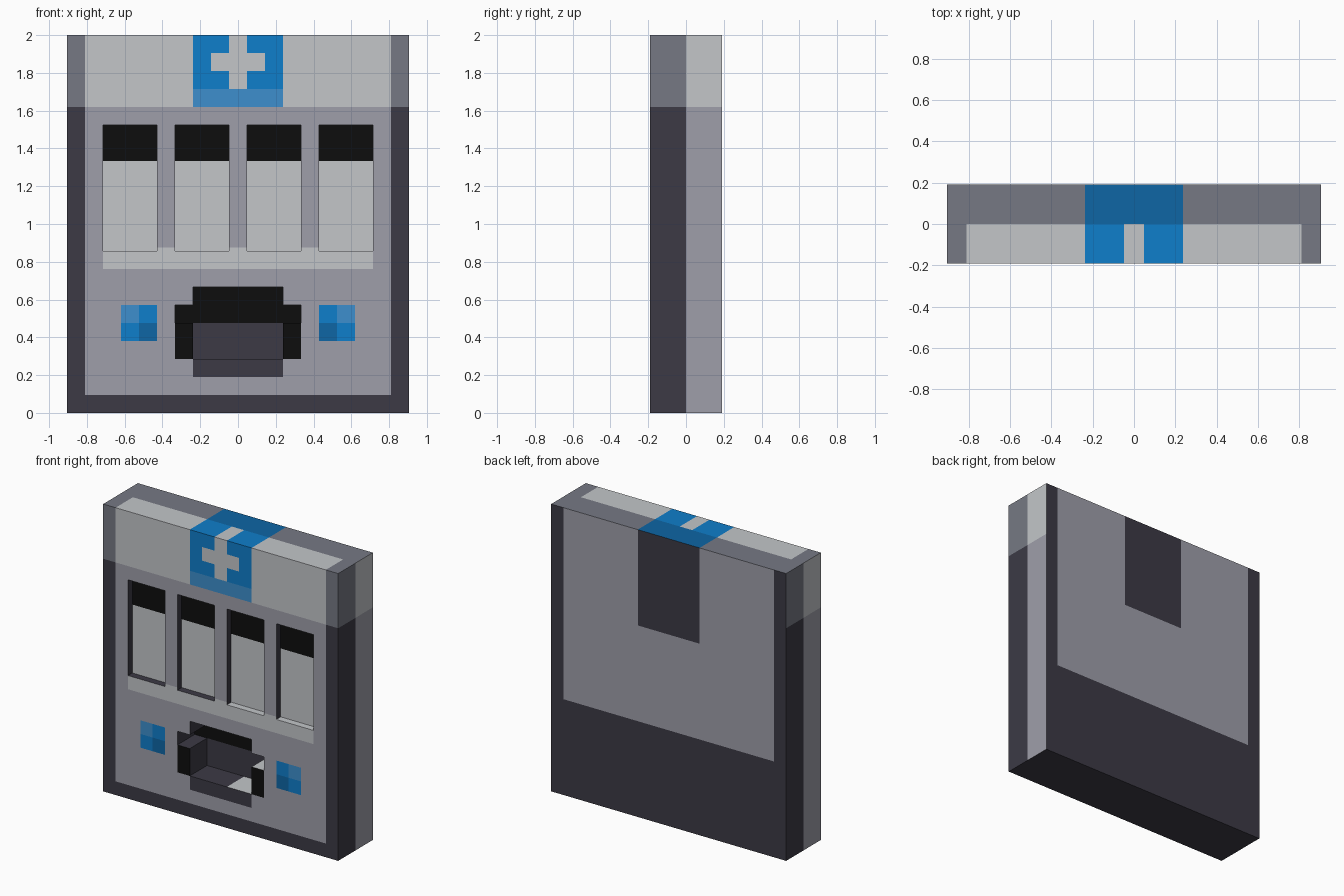
import bpy
import bmesh
from mathutils import Vector

if "Cube" in bpy.data.objects:
    bpy.data.objects.remove(bpy.data.objects["Cube"])

U = 2 / 21  # one design cell; the cabinet is 19 x 4 x 21 cells

# Flat colours, as sRGB hex
PALETTE = {
    "charcoal": "3C3A45", "panel_grey": "9F9FAA", "pale_grey": "C3C6C9",
    "steel_grey": "767984", "blue": "0F7ECB", "light_blue": "3D8FCD",
    "dark_blue": "0E66A5", "black": "0D0D0D",
}
NAMES = list(PALETTE)


def linear(code):
    vals = [int(code[i:i + 2], 16) / 255 for i in (0, 2, 4)]
    return [v / 12.92 if v < 0.04 else ((v + 0.055) / 1.055) ** 2.4 for v in vals] + [1]


def make_material(name):
    mat = bpy.data.materials.new(name)
    mat.use_nodes = True
    colour = linear(PALETTE[name])
    mat.diffuse_color = colour
    mat.node_tree.nodes["Principled BSDF"].inputs["Base Color"].default_value = colour
    return mat


# Painted rectangles in cells (x0, x1, z0, z1, colour); later ones lie on top
FRONT = [
    (-8.5, 8.5, 1, 17, "panel_grey"),
    (-9.5, 9.5, 17, 21, "steel_grey"),
    (-8.5, 8.5, 17, 21, "pale_grey"),
    (-2.5, 2.5, 17, 18, "light_blue"),      # sign
    (-2.5, 2.5, 18, 21, "blue"),
    (-0.5, 0.5, 18, 21, "pale_grey"),       # cross
    (-1.5, 1.5, 19, 20, "pale_grey"),
    (-7.5, 7.5, 8, 9, "pale_grey"),         # ledge under the windows
    (-4.5, 4.5, 9, 9.2, "pale_grey"),
    (-3.5, 3.5, 3, 6, "black"),             # delivery hatch
    (-2.5, 2.5, 6, 7, "black"),
    (-2.5, 2.5, 2, 5, "charcoal"),
]
WINDOWS = [(x, x + 3, 9, 16) for x in (-7.5, -3.5, 0.5, 4.5)]
HATCH = [(-2.5, 2.5, 3, 7), (-3.5, 3.5, 5, 6)]
for x0, x1, z0, z1 in WINDOWS:
    FRONT += [(x0, x1, 9, 14, "pale_grey"), (x0, x1, 14, 16, "black")]
for side in (-1, 1):                        # four-tone square buttons
    for near, z0, colour in ((5.5, 5, "light_blue"), (4.5, 5, "blue"),
                             (5.5, 4, "blue"), (4.5, 4, "dark_blue")):
        x0 = near if side > 0 else -near - 1
        FRONT.append((x0, x0 + 1, z0, z0 + 1, colour))

BACK = [
    (-8.5, 8.5, 7, 21, "panel_grey"),
    (-2.5, 2.5, 14, 21, "charcoal"),
]
TOP = [                                     # x and y cells
    (-8.5, 8.5, -2, 0, "pale_grey"),
    (-2.5, 2.5, -2, 0, "blue"),
    (-0.5, 0.5, -2, 0, "pale_grey"),
    (-2.5, 2.5, 0, 2, "dark_blue"),
]


def inside(a, b, rect):
    return rect[0] < a < rect[1] and rect[2] < b < rect[3]


def paint(a, b, rects, base):
    for rect in rects:
        if inside(a, b, rect):
            base = rect[4]
    return base


def face_colour(face):
    c = face.calc_center_median()
    n = face.normal
    if n.y < -0.5:
        return paint(c.x, c.z, FRONT, "charcoal")
    if n.y > 0.5:
        return paint(c.x, c.z, BACK, "charcoal")
    if n.z > 0.5:
        if c.z > 20.9:
            return paint(c.x, c.y, TOP, "steel_grey")
        return "pale_grey" if c.x > 0 else "charcoal"   # recess floors
    if abs(n.x) > 0.5:
        pale_half = n.x * c.y > 0           # each side is split front to back
        if c.z > 17:
            return "pale_grey" if pale_half else "steel_grey"
        return "panel_grey" if pale_half else "charcoal"
    return "charcoal"


def recess(bm, rects, depth):
    faces = []
    for f in bm.faces:
        c = f.calc_center_median()
        if c.y < -1.99 and any(inside(c.x, c.z, r) for r in rects):
            faces.append(f)
    new = bmesh.ops.extrude_face_region(bm, geom=faces)["geom"]
    verts = [g for g in new if isinstance(g, bmesh.types.BMVert)]
    bmesh.ops.translate(bm, verts=verts, vec=(0, depth, 0))
    old = [f for f in faces if f.is_valid]
    if old:
        bmesh.ops.delete(bm, geom=old, context="FACES")


# Cabinet block, cut along the cell lines
bm = bmesh.new()
bmesh.ops.create_cube(bm, size=1)
for v in bm.verts:
    v.co = Vector((v.co.x * 19, v.co.y * 4, (v.co.z + 0.5) * 21))
cuts = [((i + 0.5, 0, 0), (1, 0, 0)) for i in range(-9, 9)]
cuts += [((0, 0, z), (0, 0, 1)) for z in [*range(1, 21), 9.2]]
cuts.append(((0, 0, 0), (0, 1, 0)))
for point, normal in cuts:
    geom = bm.verts[:] + bm.edges[:] + bm.faces[:]
    bmesh.ops.bisect_plane(bm, geom=geom, plane_co=point, plane_no=normal, dist=0.0001)

# Shallow display windows and the deeper delivery hatch
recess(bm, WINDOWS, 0.5)
recess(bm, HATCH, 2)
bmesh.ops.recalc_face_normals(bm, faces=bm.faces[:])
bm.normal_update()

for f in bm.faces:
    f.material_index = NAMES.index(face_colour(f))
bmesh.ops.scale(bm, vec=(U, U, U), verts=bm.verts[:])

mesh = bpy.data.meshes.new("dispenser_cabinet")
bm.to_mesh(mesh)
bm.free()
for name in NAMES:
    mesh.materials.append(make_material(name))
cabinet = bpy.data.objects.new("dispenser_cabinet", mesh)
bpy.context.collection.objects.link(cabinet)
